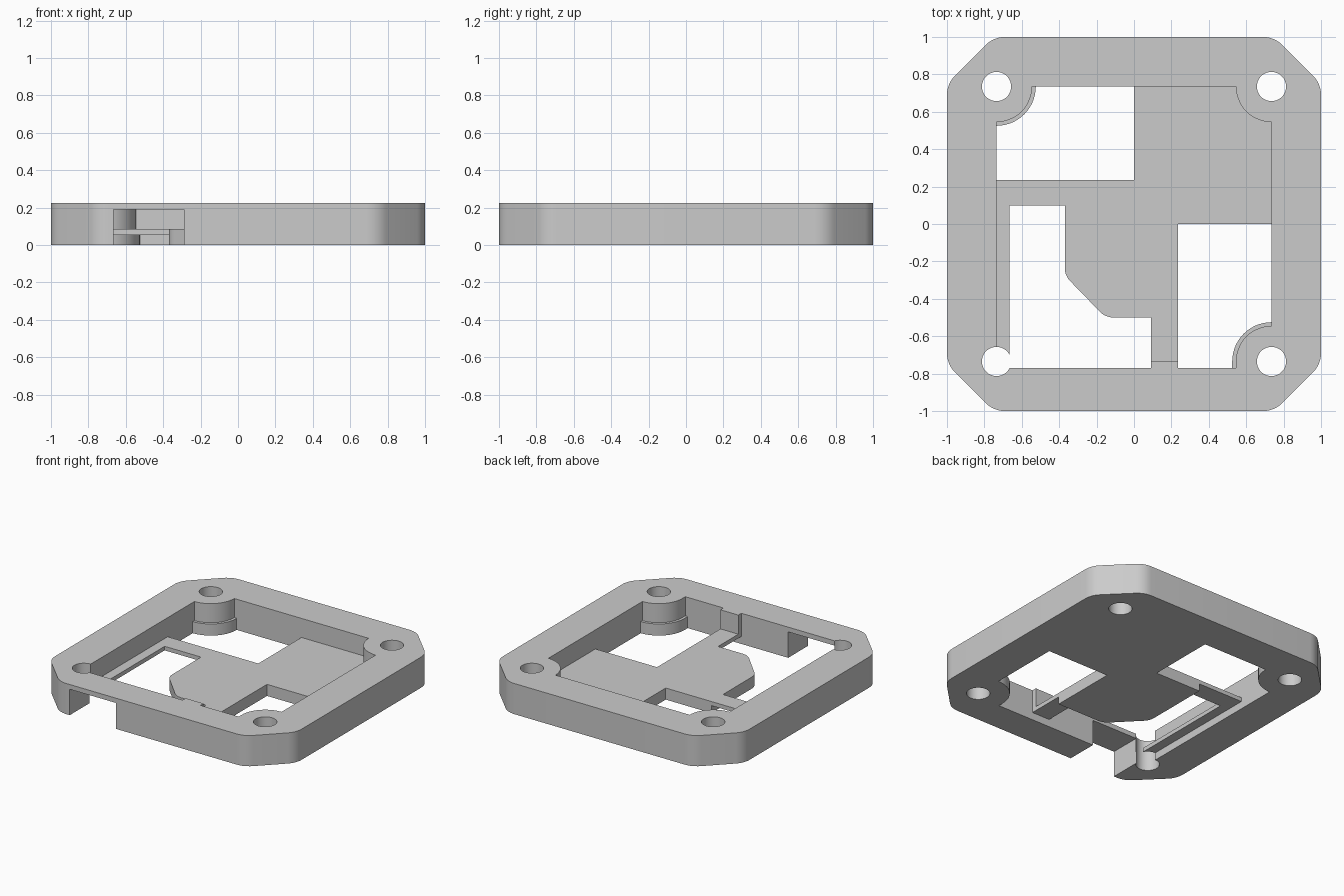
import bpy, bmesh, math

if "Cube" in bpy.data.objects:
    bpy.data.objects.remove(bpy.data.objects["Cube"])

H = 0.225        # frame height
FLOOR = 0.085    # top of the floor plate
THIN = 0.055     # underside of the thin ledges
C = 0.735        # screw hole centres and inner wall

grey = bpy.data.materials.new("grey")
grey.diffuse_color = (0.6, 0.6, 0.6, 1)
grey.use_nodes = True
grey.node_tree.nodes["Principled BSDF"].inputs["Base Color"].default_value = grey.diffuse_color


def arc(cx, cy, r, a0, a1, n=14):
    pts = []
    for i in range(n + 1):
        a = math.radians(a0 + (a1 - a0) * i / n)
        pts.append((cx + r * math.cos(a), cy + r * math.sin(a)))
    return pts


def rect(x0, x1, y0, y1):
    return [(x0, y0), (x1, y0), (x1, y1), (x0, y1)]


def prism(name, pts, z0, z1):
    bm = bmesh.new()
    face = bm.faces.new([bm.verts.new((x, y, z0)) for x, y in pts])
    ext = bmesh.ops.extrude_face_region(bm, geom=[face])
    top = [v for v in ext["geom"] if isinstance(v, bmesh.types.BMVert)]
    bmesh.ops.translate(bm, verts=top, vec=(0, 0, z1 - z0))
    bmesh.ops.recalc_face_normals(bm, faces=bm.faces)
    mesh = bpy.data.meshes.new(name)
    bm.to_mesh(mesh)
    bm.free()
    obj = bpy.data.objects.new(name, mesh)
    bpy.context.collection.objects.link(obj)
    return obj


# Outer frame: square with chamfered, softly rounded corners
quarter = arc(0.855, 0.69, 0.145, 0, 45, 6) + arc(0.69, 0.855, 0.145, 45, 90, 6)
outline = []
for k in range(4):
    for x, y in quarter:
        for _ in range(k):
            x, y = -y, x
        outline.append((x, y))
frame = prism("frame", outline, 0, H)
frame.data.materials.append(grey)

# Upper cavity, leaving three screw posts and a small rib on the front wall
cavity = ([(-C, -0.77), (0.09, -0.77), (0.09, -C), (0.235, -C), (0.235, -0.77), (0.545, -0.77)]
          + arc(C, -C, 0.19, 180, 90) + arc(C, C, 0.19, 270, 180)
          + arc(-C, C, 0.19, 0, -90))
# Floor openings, wider around the post feet
back_opening = [(-C, 0.235), (0, 0.235), (0, C)] + arc(-C, C, 0.21, 0, -90)
right_opening = ([(0.235, -0.77), (0.525, -0.77)] + arc(C, -C, 0.21, 180, 90)
                 + [(C, 0), (0.235, 0)])
left_opening = ([(-0.665, -0.77), (0.09, -0.77), (0.09, -0.5)]
                + arc(-0.11, -0.4, 0.1, 270, 225, 5) + arc(-0.27, -0.235, 0.1, 225, 180, 5)
                + [(-0.37, 0.1), (-0.665, 0.1)])
# Undercuts that thin the left ledge, the bar and the front strip
ledge_undercut = [(-C, -0.72), (-0.66, -0.72), (-0.66, 0.095), (-0.37, 0.095),
                  (-0.37, 0.24), (-C, 0.24)]

cutters = [
    prism("cavity_cutter", cavity, FLOOR, H + 0.1),
    prism("back_opening_cutter", back_opening, -0.1, 0.15),
    prism("right_opening_cutter", right_opening, -0.1, 0.15),
    prism("left_opening_cutter", left_opening, -0.1, 0.15),
    prism("ledge_undercut_cutter", ledge_undercut, -0.1, THIN),
    prism("strip_undercut_cutter", rect(0.08, 0.245, -0.77, -0.5), -0.1, THIN),
    prism("port_cutter", rect(-0.665, -0.29, -1.1, -0.75), -0.1, 0.19),
]
# Screw holes
for sx in (-1, 1):
    for sy in (-1, 1):
        cutters.append(prism("hole_cutter", arc(sx * C, sy * C, 0.078, 0, 350, 35), -0.1, H + 0.1))

for c in cutters:
    c.hide_render = True
    mod = frame.modifiers.new(c.name, "BOOLEAN")
    mod.operation = "DIFFERENCE"
    mod.solver = "EXACT"
    mod.object = c

# Bake the cuts and remove the cutters
bpy.context.view_layer.objects.active = frame
frame.select_set(True)
for mod in list(frame.modifiers):
    bpy.ops.object.modifier_apply(modifier=mod.name)
for c in cutters:
    bpy.data.objects.remove(c)
bpy.ops.object.select_all(action="DESELECT")
frame.select_set(True)
bpy.ops.object.shade_smooth_by_angle(angle=math.radians(30))
